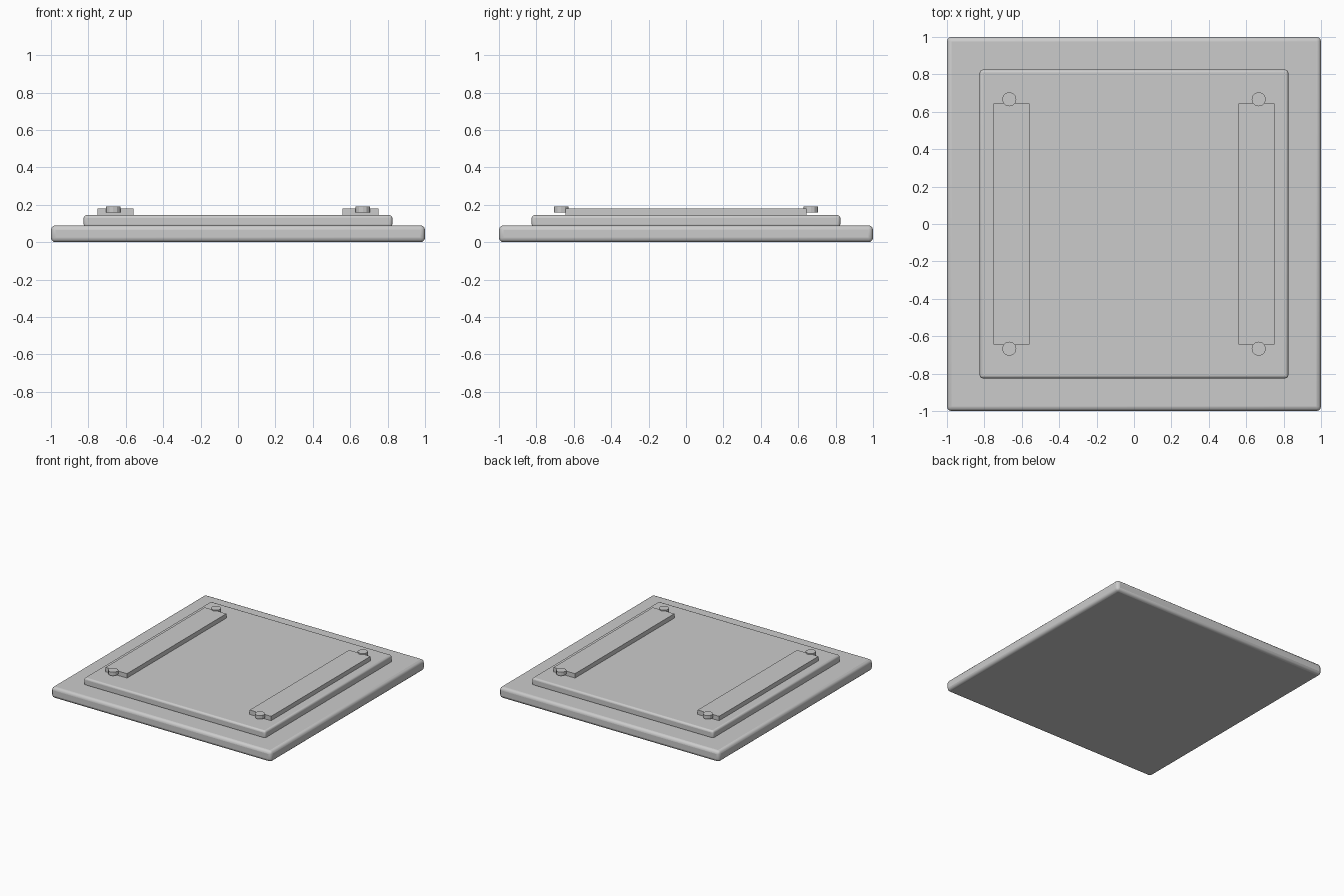
import bpy
import math

if "Cube" in bpy.data.objects:
    bpy.data.objects.remove(bpy.data.objects["Cube"])


def slab(name, centre, size, bevel=0.0, segments=3):
    bpy.ops.mesh.primitive_cube_add(size=1, location=centre)
    obj = bpy.context.object
    obj.name = name
    obj.scale = size
    bpy.ops.object.transform_apply(location=False, rotation=False, scale=True)
    if bevel:
        mod = obj.modifiers.new("rounded_edges", 'BEVEL')
        mod.width = bevel
        mod.segments = segments
        bpy.ops.object.shade_smooth_by_angle(angle=math.radians(35))
    return obj


# Stepped plates with rounded edges
slab("base_plate", (0, 0, 0.045), (2, 2, 0.09), 0.024)
slab("raised_plate", (0, 0, 0.1125), (1.65, 1.65, 0.065), 0.015)

for sx, side in ((-1, "left"), (1, "right")):
    # Long flat rail on each side
    slab(f"{side}_rail", (sx * 0.655, 0, 0.158), (0.195, 1.29, 0.046))
    # Bolt heads at both ends of the rail, slightly clear of the plate
    for sy, end in ((-1, "front"), (1, "back")):
        bpy.ops.mesh.primitive_cylinder_add(
            vertices=12, radius=0.038, depth=0.03,
            location=(sx * 0.667, sy * 0.667, 0.175))
        bpy.context.object.name = f"{side}_{end}_bolt"
